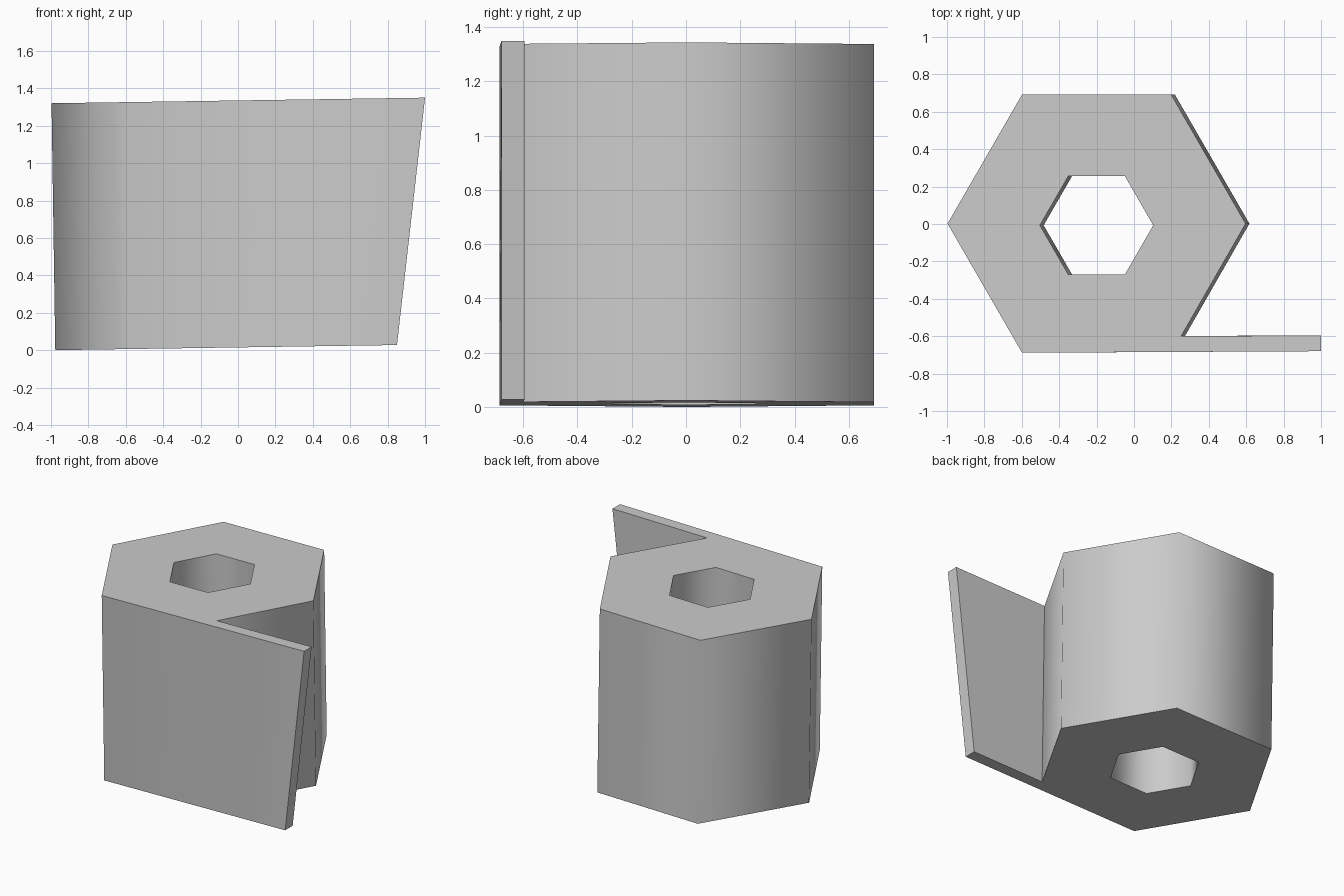
import bpy, bmesh, math

cube = bpy.data.objects.get("Cube")
if cube:
    bpy.data.objects.remove(cube, do_unlink=True)

HEIGHT, LEAN, SLOPE = 1.32, 0.02, 0.015


def hexagon(cx, cy, radius):
    return [(cx + radius * math.cos(i * math.pi / 3),
             cy + radius * math.sin(i * math.pi / 3)) for i in range(6)]


def top_point(x, y):
    return (x, y, 1.335 + SLOPE * x)


def bottom_point(x, y):
    return (x + LEAN, y, 1.335 + SLOPE * x - HEIGHT)


# Plan outline: hexagon whose front side runs on into a thin blade
outer = hexagon(-0.2, 0.002, 0.797)
notch, tip_in, tip_out = (0.252, -0.6), (1.0, -0.595), (1.0, -0.68)
outer_top = outer[:5] + [tip_out, tip_in, notch]
# The free end of the blade slants inwards towards the base
outer_low = outer[:5] + [(0.83, -0.68), (0.83, -0.595), notch]
hole = hexagon(-0.2, -0.007, 0.303)

bm = bmesh.new()
caps = {"top": [], "bottom": []}
for high, low in ((outer_top, outer_low), (hole, hole)):
    tops = [bm.verts.new(top_point(*p)) for p in high]
    lows = [bm.verts.new(bottom_point(*p)) for p in low]
    # Side walls
    for i in range(len(tops)):
        j = (i + 1) % len(tops)
        bm.faces.new((lows[i], lows[j], tops[j], tops[i]))
        caps["top"].append(bm.edges.get((tops[i], tops[j])))
        caps["bottom"].append(bm.edges.get((lows[i], lows[j])))

# Flat end caps around the hole
for edges in caps.values():
    bmesh.ops.triangle_fill(bm, edges=edges, use_beauty=True)
bmesh.ops.recalc_face_normals(bm, faces=bm.faces)

mesh = bpy.data.meshes.new("hex_block_with_blade")
bm.to_mesh(mesh)
bm.free()
block = bpy.data.objects.new("hex_block_with_blade", mesh)
bpy.context.collection.objects.link(block)

# Single plain grey
grey = bpy.data.materials.new("light_grey")
grey.use_nodes = True
colour = (0.6, 0.6, 0.6, 1.0)
grey.diffuse_color = colour
grey.node_tree.nodes["Principled BSDF"].inputs["Base Color"].default_value = colour
mesh.materials.append(grey)

# Soft shading around the hexagon corners, crisp rims
bpy.ops.object.select_all(action="DESELECT")
block.select_set(True)
bpy.context.view_layer.objects.active = block
bpy.ops.object.shade_smooth_by_angle(angle=math.radians(70))
